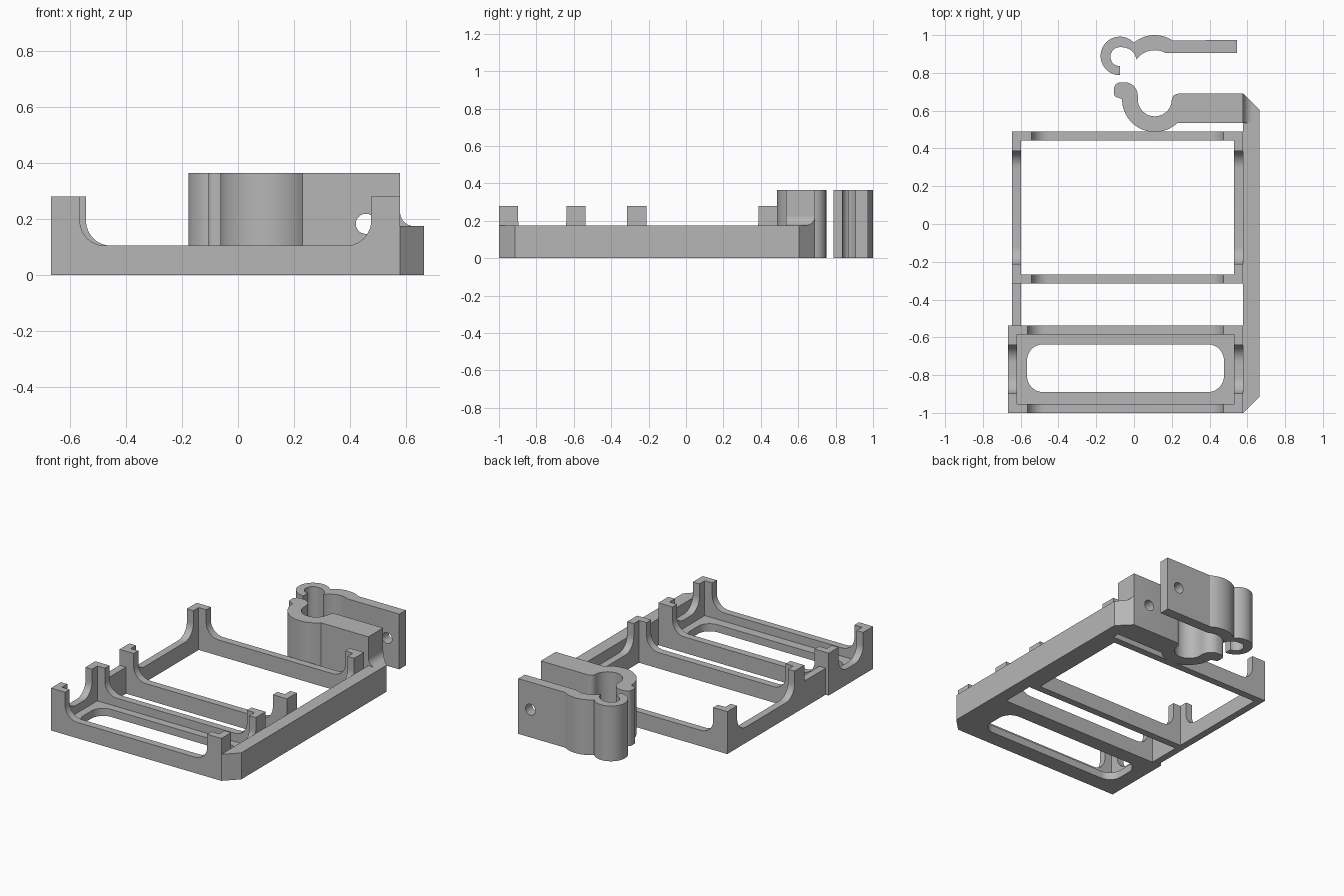
import bpy, bmesh
from math import cos, sin, radians, pi

if "Cube" in bpy.data.objects:
    bpy.data.objects.remove(bpy.data.objects["Cube"], do_unlink=True)

GREY = bpy.data.materials.new("plain grey")
GREY.use_nodes = True
colour = (0.47, 0.47, 0.47, 1)
GREY.diffuse_color = colour
GREY.node_tree.nodes["Principled BSDF"].inputs["Base Color"].default_value = colour

POST_TOP, RAIL_TOP, BAR_TOP, CLAMP_TOP = 0.28, 0.105, 0.175, 0.365
WALL, POST, FILLET = 0.048, 0.103, 0.09


def arc(cx, cy, r, start, end, steps=12):
    angles = [radians(start + (end - start) * i / steps) for i in range(steps + 1)]
    return [(cx + r * cos(a), cy + r * sin(a)) for a in angles]


def prism(name, outline, lo, hi, axis="z"):
    """Extrude a flat outline along one axis."""
    place = {"z": lambda u, v, w: (u, v, w),
             "y": lambda u, v, w: (u, w, v),
             "x": lambda u, v, w: (w, u, v)}[axis]
    bm = bmesh.new()
    rings = [[bm.verts.new(place(u, v, w)) for u, v in outline] for w in (lo, hi)]
    bm.faces.new(rings[0])
    bm.faces.new(rings[1])
    n = len(outline)
    for i in range(n):
        j = (i + 1) % n
        bm.faces.new((rings[0][i], rings[0][j], rings[1][j], rings[1][i]))
    bmesh.ops.recalc_face_normals(bm, faces=bm.faces)
    mesh = bpy.data.meshes.new(name)
    bm.to_mesh(mesh)
    bm.free()
    mesh.materials.append(GREY)
    obj = bpy.data.objects.new(name, mesh)
    bpy.context.collection.objects.link(obj)
    return obj


def activate(obj):
    bpy.ops.object.select_all(action="DESELECT")
    obj.select_set(True)
    bpy.context.view_layer.objects.active = obj


def smooth(obj):
    activate(obj)
    bpy.ops.object.shade_smooth_by_angle(angle=radians(30))


def cut(obj, cutter):
    mod = obj.modifiers.new("cut", "BOOLEAN")
    mod.operation, mod.solver, mod.object = "DIFFERENCE", "EXACT", cutter
    activate(obj)
    bpy.ops.object.modifier_apply(modifier=mod.name)
    bpy.data.objects.remove(cutter, do_unlink=True)


def rect(x0, x1, y0, y1):
    return [(x0, y0), (x1, y0), (x1, y1), (x0, y1)]


def wall_profile(lo, hi, gap_lo, gap_hi):
    """Low rail with a raised post at each end and filleted inner corners."""
    z = RAIL_TOP + FILLET
    return ([(lo, 0), (hi, 0), (hi, POST_TOP), (gap_hi, POST_TOP)]
            + arc(gap_hi - FILLET, z, FILLET, 0, -90)
            + arc(gap_lo + FILLET, z, FILLET, -90, -180)
            + [(gap_lo, POST_TOP), (lo, POST_TOP)])


def tray(name, x0, x1, y0, y1):
    long_side = wall_profile(x0, x1, x0 + POST, x1 - POST)
    short_side = wall_profile(y0 + WALL, y1 - WALL, y0 + POST, y1 - POST)
    for part, outline, lo, axis in (("front_wall", long_side, y0, "y"),
                                    ("back_wall", long_side, y1 - WALL, "y"),
                                    ("left_wall", short_side, x1 - WALL, "x"),
                                    ("right_wall", short_side, x0, "x")):
        smooth(prism(name + "_" + part, outline, lo, lo + WALL, axis))


# Two corner-post trays
tray("large_tray", -0.645, 0.578, -0.315, 0.49)
tray("small_tray", -0.667, 0.578, -1.0, -0.537)

# Small tray floor with a rounded window
floor = prism("small_tray_floor", rect(-0.619, 0.53, -0.952, -0.585), 0, 0.05)
R = 0.085
window = (arc(0.476 - R, -0.637 - R, R, 0, 90) + arc(-0.566 + R, -0.637 - R, R, 90, 180)
          + arc(-0.566 + R, -0.89 + R, R, 180, 270) + arc(0.476 - R, -0.89 + R, R, 270, 360))
cut(floor, prism("window_cutter", window, -0.1, 0.2))
smooth(floor)

# Strip and side bar that join the trays
prism("joining_strip", rect(-0.645, -0.598, -0.537, -0.315), 0, BAR_TOP)
prism("side_bar", [(0.578, -1), (0.664, -0.914), (0.664, 0.604), (0.578, 0.69)], 0, BAR_TOP)

# Fillet between bar and clamp arm, trimmed along the bar's chamfer
gusset = prism("arm_fillet", [(0.578, BAR_TOP)] + arc(0.628, 0.225, 0.05, 270, 180),
               0.535, 0.69, "y")
for v in gusset.data.vertices:
    if v.co.y > 0.6:
        v.co.y -= v.co.x - 0.578
smooth(gusset)

# Fixed clamp half: arm, half ring and hook
fixed = ([(0.578, 0.535), (0.578, 0.69)]
         + arc(0.235, 0.655, 0.035, 90, 180, 6)
         + arc(0.11, 0.66, 0.09, 0, -180, 24)
         + arc(-0.05, 0.68, 0.07, 0, 90)
         + arc(-0.07, 0.714, 0.036, 90, 180, 8)
         + arc(-0.086, 0.69, 0.02, 180, 270, 6)
         + arc(0.11, 0.66, 0.173, 180, 314, 24))

# Loose clamp half: arm, shallow arch and open hinge ring
loose = ([(0.545, 0.905), (0.545, 0.973)]
         + arc(0.11, 0.83, 0.17, 57, 128, 14)
         + arc(-0.075, 0.89, 0.102, 43, 270, 32)
         + arc(-0.075, 0.886, 0.05, 270, 90, 20)
         + arc(-0.065, 0.856, 0.08, 90, 10, 10)
         + arc(0.11, 0.80, 0.12, 142, 61, 12))

for name, outline in (("fixed_clamp", fixed), ("loose_clamp", loose)):
    clamp = prism(name, outline, 0, CLAMP_TOP)
    bolt = arc(0.456, 0.183, 0.036, 0, 345, 23)
    cut(clamp, prism("bolt_cutter", bolt, 0.4, 1.1, "y"))
    smooth(clamp)
